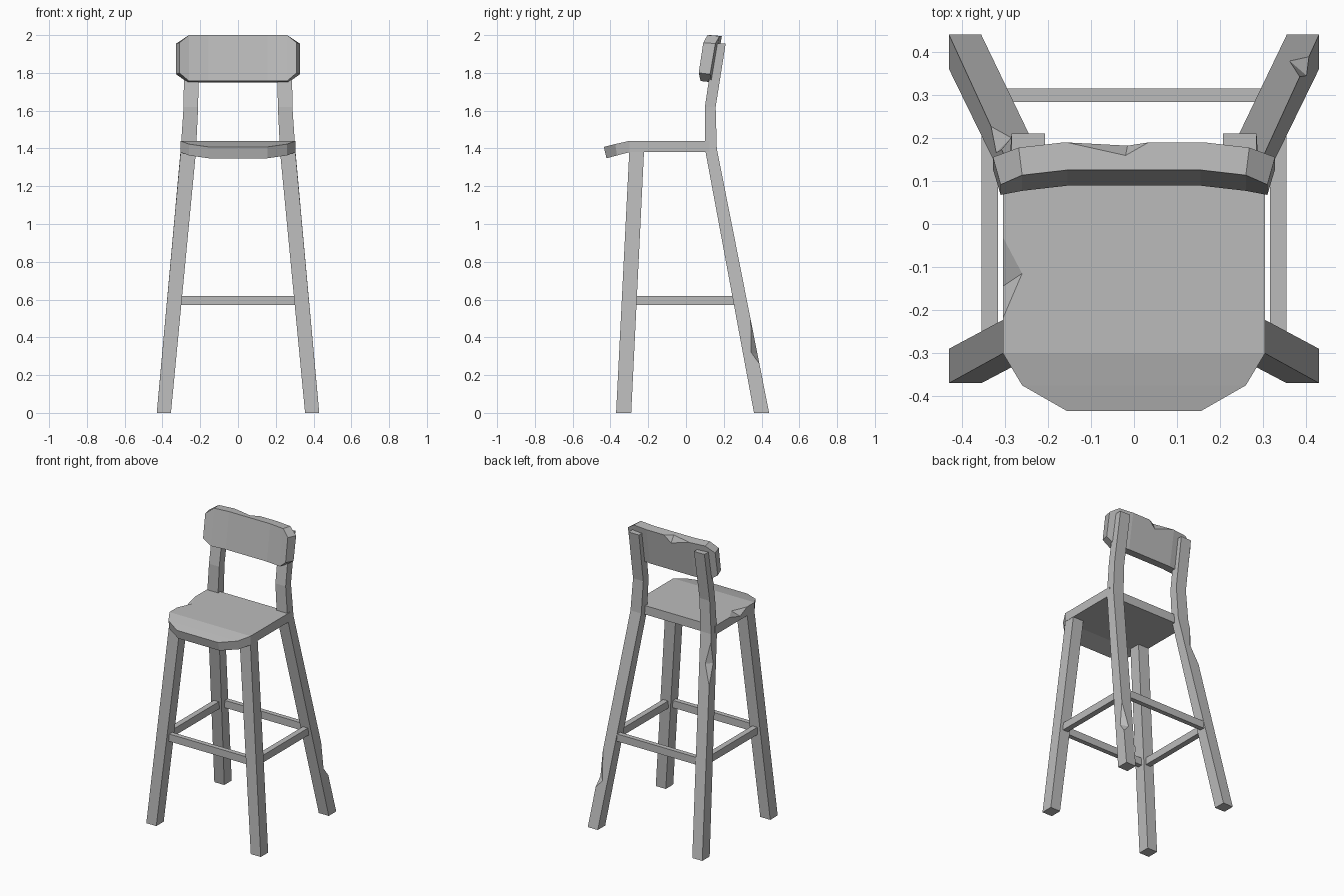
import bpy
import bmesh
from mathutils import Vector

if "Cube" in bpy.data.objects:
    bpy.data.objects.remove(bpy.data.objects["Cube"], do_unlink=True)

GREY = (0.5, 0.5, 0.5, 1)
mat = bpy.data.materials.new("plain_grey")
mat.use_nodes = True
mat.diffuse_color = GREY
mat.node_tree.nodes["Principled BSDF"].inputs["Base Color"].default_value = GREY


def loft(name, rings):
    """Skin a closed solid through rings with equal point counts."""
    bm = bmesh.new()
    loops = [[bm.verts.new(p) for p in ring] for ring in rings]
    n = len(loops[0])
    for a, b in zip(loops, loops[1:]):
        for i in range(n):
            j = (i + 1) % n
            bm.faces.new((a[i], a[j], b[j], b[i]))
    bm.faces.new(loops[0])
    bm.faces.new(loops[-1])
    bmesh.ops.recalc_face_normals(bm, faces=bm.faces)
    mesh = bpy.data.meshes.new(name)
    bm.to_mesh(mesh)
    bm.free()
    mesh.materials.append(mat)
    obj = bpy.data.objects.new(name, mesh)
    bpy.context.collection.objects.link(obj)
    return obj


def post(name, side, sections):
    """Square post through (inner x, outer x, front y, back y, z) sections."""
    return loft(name, [[(side * x0, y0, z), (side * x1, y0, z),
                        (side * x1, y1, z), (side * x0, y1, z)]
                       for x0, x1, y0, y1, z in sections])


def box(name, x0, x1, y0, y1, z0, z1):
    return post(name, 1, [(x0, x1, y0, y1, z0), (x0, x1, y0, y1, z1)])


def nick(obj, a, b, apex, exit_point):
    """Cut a V-shaped chip from an edge between a and b."""
    a, b, apex, exit_point = map(Vector, (a, b, apex, exit_point))
    axis = exit_point - apex
    tri = [apex, apex + 2 * (a - apex), apex + 2 * (b - apex)]
    cutter = loft("chip_cutter", [[p + axis * k for p in tri] for k in (-1.5, 2.5)])
    cutter.hide_render = True
    mod = obj.modifiers.new("chip", 'BOOLEAN')
    mod.operation = 'DIFFERENCE'
    mod.solver = 'EXACT'
    mod.object = cutter
    bpy.context.view_layer.objects.active = obj
    bpy.ops.object.modifier_apply(modifier=mod.name)
    bpy.data.objects.remove(cutter, do_unlink=True)


# Legs and side rungs
back_legs = {}
for side, word in ((1, "left"), (-1, "right")):
    post("front_leg_" + word, side, [(0.355, 0.43, -0.37, -0.29, 0),
                                     (0.222, 0.303, -0.30, -0.222, 1.39)])
    back_legs[word] = post("back_leg_" + word, side, [
        (0.355, 0.43, 0.36, 0.44, 0), (0.222, 0.303, 0.10, 0.163, 1.40),
        (0.211, 0.288, 0.10, 0.157, 1.62), (0.207, 0.285, 0.15, 0.21, 1.955)])
    x0, x1 = sorted((side * 0.316, side * 0.354))
    box("side_rung_" + word, x0, x1, -0.28, 0.27, 0.57, 0.62)

# Front and back rungs
box("front_rung", -0.32, 0.32, -0.315, -0.283, 0.57, 0.62)
box("back_rung", -0.32, 0.32, 0.283, 0.315, 0.57, 0.62)

# Seat with a rounded, drooping front: (y, half width, top z, underside setback)
seat = loft("seat", [[(-w, y, z), (w, y, z), (w, y + s, z - 0.06), (-w, y + s, z - 0.06)]
                     for y, w, z, s in ((0.125, 0.305, 1.44, 0), (-0.30, 0.305, 1.44, 0),
                                        (-0.375, 0.26, 1.423, 0.01),
                                        (-0.435, 0.155, 1.408, 0.014))])

# Curved, tilted backrest with clipped corners: (front x, back x, y shift, low z, high z)
half = [(0.155, 0.165, 0, 1.757, 2.0), (0.26, 0.268, -0.012, 1.757, 2.0),
        (0.31, 0.328, -0.028, 1.80, 1.96)]
stations = [(-xf, -xb, d, lo, hi) for xf, xb, d, lo, hi in reversed(half)] + half


def backrest_ring(xf, xb, d, lo, hi):
    front = lambda z: 0.088 + d + (z - 1.75) * 0.15
    return [(xf, front(lo), lo), (xf, front(hi), hi),
            (xb, front(hi) + 0.064, hi - 0.005), (xb, front(lo) + 0.06, lo - 0.007)]


backrest = loft("backrest", [backrest_ring(*s) for s in stations])

# Worn chips
nick(backrest, (-0.16, 0.19, 1.996), (0.035, 0.19, 1.996),
     (-0.02, 0.158, 2.0), (-0.015, 0.182, 1.95))
nick(seat, (-0.305, -0.03, 1.44), (-0.305, -0.22, 1.44),
     (-0.26, -0.115, 1.44), (-0.305, -0.145, 1.405))
nick(back_legs["left"], (0.386, 0.342, 0.49), (0.407, 0.388, 0.26),
     (0.401, 0.345, 0.32), (0.365, 0.376, 0.31))
nick(back_legs["right"], (-0.308, 0.173, 1.35), (-0.332, 0.226, 1.08),
     (-0.321, 0.165, 1.21), (-0.285, 0.201, 1.21))
